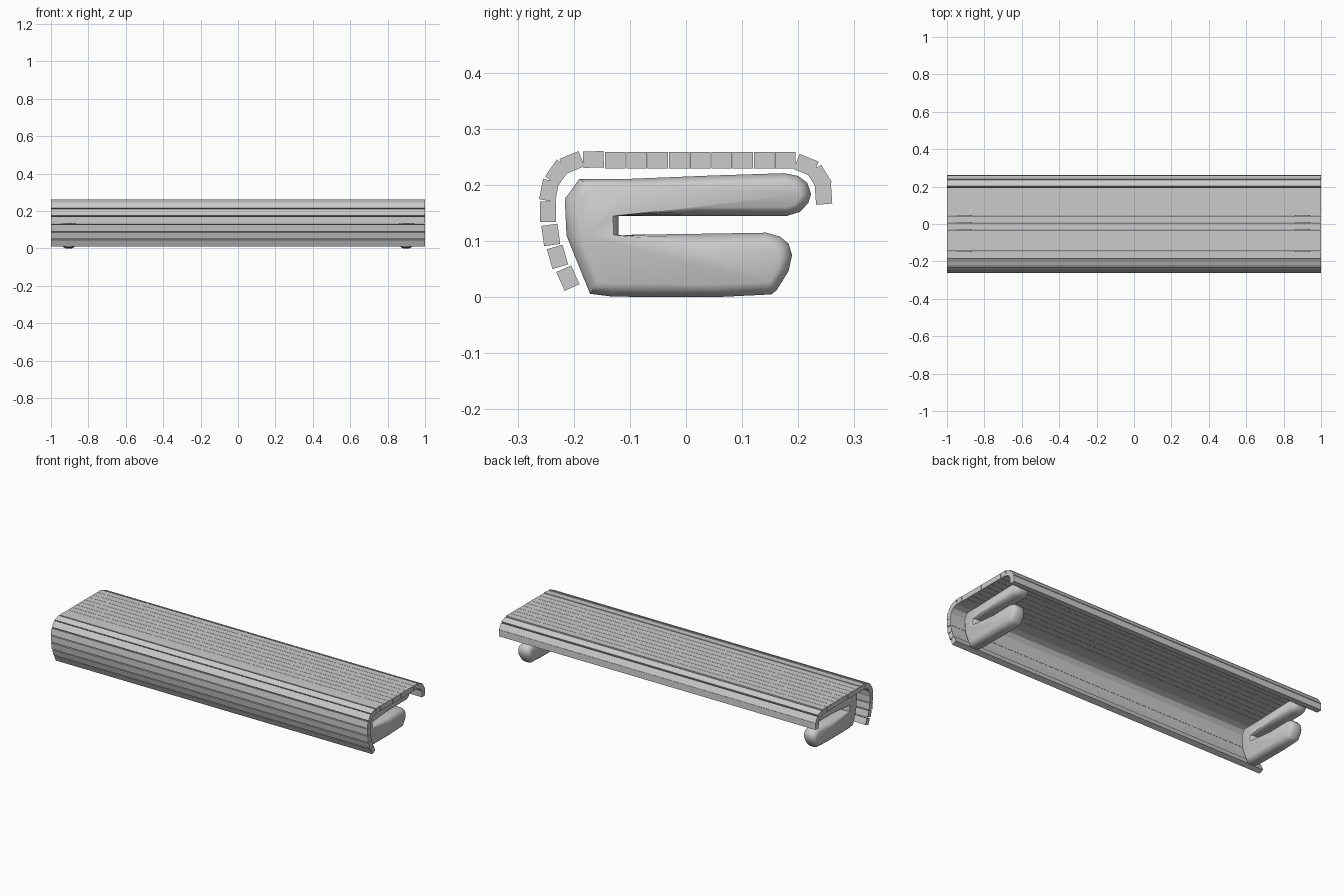
import bpy, bmesh, math
from mathutils import Vector
from mathutils.geometry import intersect_point_line

if "Cube" in bpy.data.objects:
    bpy.data.objects.remove(bpy.data.objects["Cube"])

# Slat centres in side view: y, z, tilt in degrees
slats = [(-.2105, .034, 114), (-.229, .072, 106), (-.241, .111, 98), (-.246, .152, 90),
         (-.244, .190, 79), (-.229, .222, 55), (-.203, .240, 22), (-.165, .2455, 2)]
slats += [(-.126 + i * .0379, .244, 0) for i in range(9)]
slats += [(.214, .235, -22), (.238, .213, -58), (.245, .184, -86)]


def make_slat(i, y, z, deg):
    bpy.ops.mesh.primitive_cube_add(size=1, location=(0, y, z),
                                    rotation=(math.radians(deg), 0, 0))
    ob = bpy.context.object
    ob.name = f"slat_{i:02d}"
    ob.scale = (2, .0365, .029)


for i, s in enumerate(slats):
    make_slat(i, *s)

# Leg outline (y, z): foot, lower arm, slot, upper arm, spine
outline = [(-.171, .006), (-.13, .001), (.05, 0), (.152, .005), (.162, .013), (.183, .047),
           (.189, .075), (.183, .095), (.168, .108), (.143, .115), (.02, .113), (-.12, .111),
           (-.12, .145), (.02, .145), (.18, .145), (.203, .152), (.218, .168), (.223, .184),
           (.216, .204), (.2, .216), (.175, .221), (.05, .217), (-.1, .211), (-.19, .211),
           (-.216, .175), (-.213, .11)]
# Centre line that the rounded sides shrink towards
core = [Vector(p) for p in [(.18, .183), (-.145, .18), (-.14, .058), (.14, .057)]]


def nearest_core(p):
    best = None
    for a, b in zip(core, core[1:]):
        _, t = intersect_point_line(p, a, b)
        q = a.lerp(b, min(1, max(0, t)))
        if best is None or (q - p).length < (best - p).length:
            best = q
    return best


def make_leg(name, x0):
    bm = bmesh.new()
    rings = []
    for dx, f in [(-.04, .42), (-.036, .25), (-.028, .1), (-.015, 0),
                  (.015, 0), (.028, .1), (.036, .25), (.04, .42)]:
        ring = []
        for p in map(Vector, outline):
            q = p.lerp(nearest_core(p), f)
            ring.append(bm.verts.new((x0 + dx, q.x, q.y)))
        rings.append(ring)
    n = len(outline)
    for a, b in zip(rings, rings[1:]):
        for i in range(n):
            j = (i + 1) % n
            bm.faces.new((a[i], a[j], b[j], b[i]))
    bm.faces.new(rings[0])
    bm.faces.new(rings[-1])
    bmesh.ops.recalc_face_normals(bm, faces=bm.faces)
    me = bpy.data.meshes.new(name)
    bm.to_mesh(me)
    bm.free()
    ob = bpy.data.objects.new(name, me)
    bpy.context.collection.objects.link(ob)
    bpy.ops.object.select_all(action='DESELECT')
    ob.select_set(True)
    bpy.context.view_layer.objects.active = ob
    bpy.ops.object.shade_smooth_by_angle(angle=math.radians(40))


make_leg("left_leg", -.905)
make_leg("right_leg", .9)
